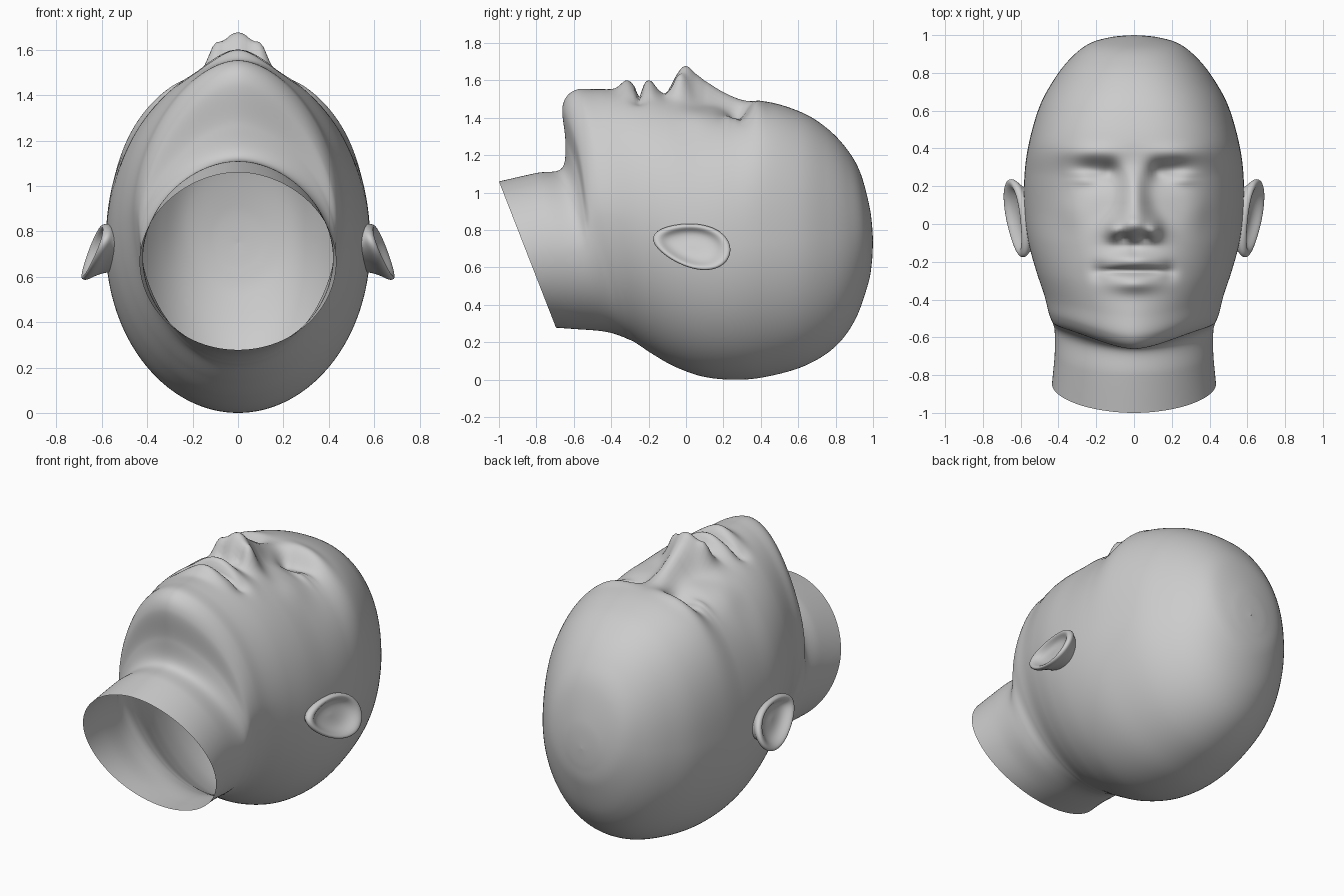
import bpy, bmesh, math

if "Cube" in bpy.data.objects:
    bpy.data.objects.remove(bpy.data.objects["Cube"])

skin = bpy.data.materials.new("matte grey")
skin.diffuse_color = (0.6, 0.6, 0.6, 1)
skin.use_nodes = True
skin.node_tree.nodes["Principled BSDF"].inputs["Base Color"].default_value = skin.diffuse_color


def finish(name, verts, faces):
    me = bpy.data.meshes.new(name)
    me.from_pydata(verts, [], faces)
    bm = bmesh.new()
    bm.from_mesh(me)
    bmesh.ops.remove_doubles(bm, verts=bm.verts, dist=1e-5)
    bmesh.ops.recalc_face_normals(bm, faces=bm.faces)
    bm.to_mesh(me)
    bm.free()
    me.materials.append(skin)
    ob = bpy.data.objects.new(name, me)
    bpy.context.collection.objects.link(ob)
    for p in me.polygons:
        p.use_smooth = True
    return ob


def loft(rows, count):
    return [(r * count + i, r * count + (i + 1) % count,
             (r + 1) * count + (i + 1) % count, (r + 1) * count + i)
            for r in range(rows - 1) for i in range(count)]


def spline(a, b, c, d, t):
    return 0.5 * (2 * b + (c - a) * t + (2 * a - 5 * b + 4 * c - d) * t * t
                  + (3 * b - a - 3 * c + d) * t ** 3)


def table(pts, v):
    """Smoothly interpolated lookup."""
    if v <= pts[0][0]:
        return pts[0][1]
    for i in range(len(pts) - 1):
        if v <= pts[i + 1][0]:
            t = (v - pts[i][0]) / (pts[i + 1][0] - pts[i][0])
            a, d = pts[max(i - 1, 0)][1], pts[min(i + 2, len(pts) - 1)][1]
            return spline(a, pts[i][1], pts[i + 1][1], d, t)
    return pts[-1][1]


def bump(x, y, cx, cy, sx, sy):
    return math.exp(-((x - cx) / sx) ** 2 - ((y - cy) / sy) ** 2)


# Section rings from neck rim to crown:
# front y, front z, back y, back z, half width, front squareness, jaw lift
RINGS = [
    (-1.0, 1.06, -.695, .278, .434, 1.9, 0),
    (-.80, 1.105, -.58, .270, .420, 1.9, 0),
    (-.665, 1.13, -.47, .262, .420, 1.8, .01),
    (-.645, 1.27, -.40, .250, .430, 1.7, .04),
    (-.66, 1.46, -.34, .230, .440, 1.7, .05),
    (-.60, 1.545, -.31, .217, .455, 1.75, .05),
    (-.48, 1.553, -.27, .198, .475, 1.8, .03),
    (-.30, 1.548, -.18, .138, .520, 1.95, .01),
    (-.12, 1.53, -.06, .070, .560, 2.0, 0),
    (.06, 1.485, .09, .017, .580, 2.1, 0),
    (.25, 1.465, .26, 0, .580, 2.3, 0),
    (.42, 1.487, .43, .016, .557, 2.5, 0),
    (.61, 1.433, .636, .075, .500, 2.4, 0),
    (.743, 1.353, .797, .176, .420, 2.3, 0),
    (.85, 1.246, .904, .320, .335, 2.2, 0),
    (.93, 1.112, .973, .510, .240, 2.1, 0),
    (.984, .91, .994, .630, .120, 2.0, 0),
    (1.0, .752, 1.0, .748, .001, 2.0, 0),
]
NOSE_H = [(-.115, 0), (-.085, .05), (-.055, .11), (-.02, .165), (.01, .178),
          (.05, .15), (.10, .12), (.18, .08), (.26, .045), (.34, .01), (.40, 0)]
NOSE_W = [(-.12, .13), (-.04, .125), (.03, .10), (.10, .075), (.2, .065),
          (.3, .09), (.4, .12)]


def face_relief(x, y):
    """Height of nose, eyes, brows and lips over the plain face."""
    a = abs(x)
    h = table(NOSE_H, y) * math.exp(-(a / table(NOSE_W, y)) ** 2.2)
    h += .055 * bump(a, y, .105, -.035, .035, .045)      # nostril wings
    h -= .035 * bump(a, y, .055, -.075, .03, .02)        # nostrils
    h -= .065 * bump(a, y, .20, .265, .10, .07)          # eye sockets
    h -= .035 * bump(a, y, .12, .28, .04, .05)           # inner corners
    h += .040 * bump(a, y, .245, .245, .075, .038)       # eyelids
    h -= .012 * bump(a, y, .245, .245, .085, .010)       # lid line
    h += .022 * bump(a, y, .22, .375, .14, .045)         # brows
    h += .020 * bump(a, y, .32, .06, .10, .10)           # cheekbones
    h += .062 * bump(a, y, 0, -.195, .14, .045)          # upper lip
    h += .052 * bump(a, y, 0, -.315, .12, .045)          # lower lip
    h -= .055 * math.exp(-(a / .16) ** 4 - ((y + .25) / .016) ** 2)
    h -= .020 * bump(a, y, .19, -.25, .04, .05)          # mouth corners
    h -= .012 * bump(a, y, 0, -.12, .025, .05)           # philtrum
    return h


# Head and neck, open at the neck rim
N, STEP = 192, 14
verts, rows = [], 0
last = len(RINGS) - 1
for j in range(last * STEP + 1):
    i, t = min(j // STEP, last - 1), 0
    t = j / STEP - i
    q = [RINGS[max(0, min(last, i + k))] for k in (-1, 0, 1, 2)]
    yf, zf, yb, zb, w, n, lift = [spline(*c, t) for c in zip(*q)]
    for k in range(N):
        ang = 2 * math.pi * k / N
        c, s = math.cos(ang), math.sin(ang)
        m = n if s > 0 else 2
        r = (abs(c) ** m + abs(s) ** m) ** (-1 / m)
        x, s = w * r * c, r * s
        y = (yf + yb) / 2 + (yf - yb) / 2 * s
        z = (zf + zb) / 2 + (zf - zb) / 2 * s
        if s > 0:
            y += lift * 4 * s * s * (1 - s)
            if j > 4.5 * STEP:
                z += face_relief(x, y) * min(1, s * s * 1.5)
        verts.append((x, y, z))
    rows += 1
finish("head", verts, loft(rows, N))

# Ears: bowl, rolled rim and back shell
EAR = [(.02, -.035), (.3, -.037), (.55, -.03), (.70, -.012), (.80, .006),
       (.90, .012), (.97, .006), (1.0, -.008), (.97, -.025), (.85, -.045),
       (.75, -.08), (.7, -.14)]
M = 64
tilt = -.21
for side, name in ((1, "right_ear"), (-1, "left_ear")):
    ev = []
    for scale, off in EAR:
        for k in range(M):
            a = 2 * math.pi * k / M
            u = .212 * scale * math.cos(a)
            v = .118 * scale * math.sin(a) * (1 + .22 * math.cos(a))
            y = .03 + u * math.cos(tilt) - v * math.sin(tilt)
            z = .718 + u * math.sin(tilt) + v * math.cos(tilt)
            x = .628 - .35 * (z - .72) + .10 * (y - .03) + off
            ev.append((side * x, y, z))
    ear = finish(name, ev, loft(len(EAR), M) + [tuple(range(M))])
    sub = ear.modifiers.new("smooth", "SUBSURF")
    sub.levels = sub.render_levels = 1
